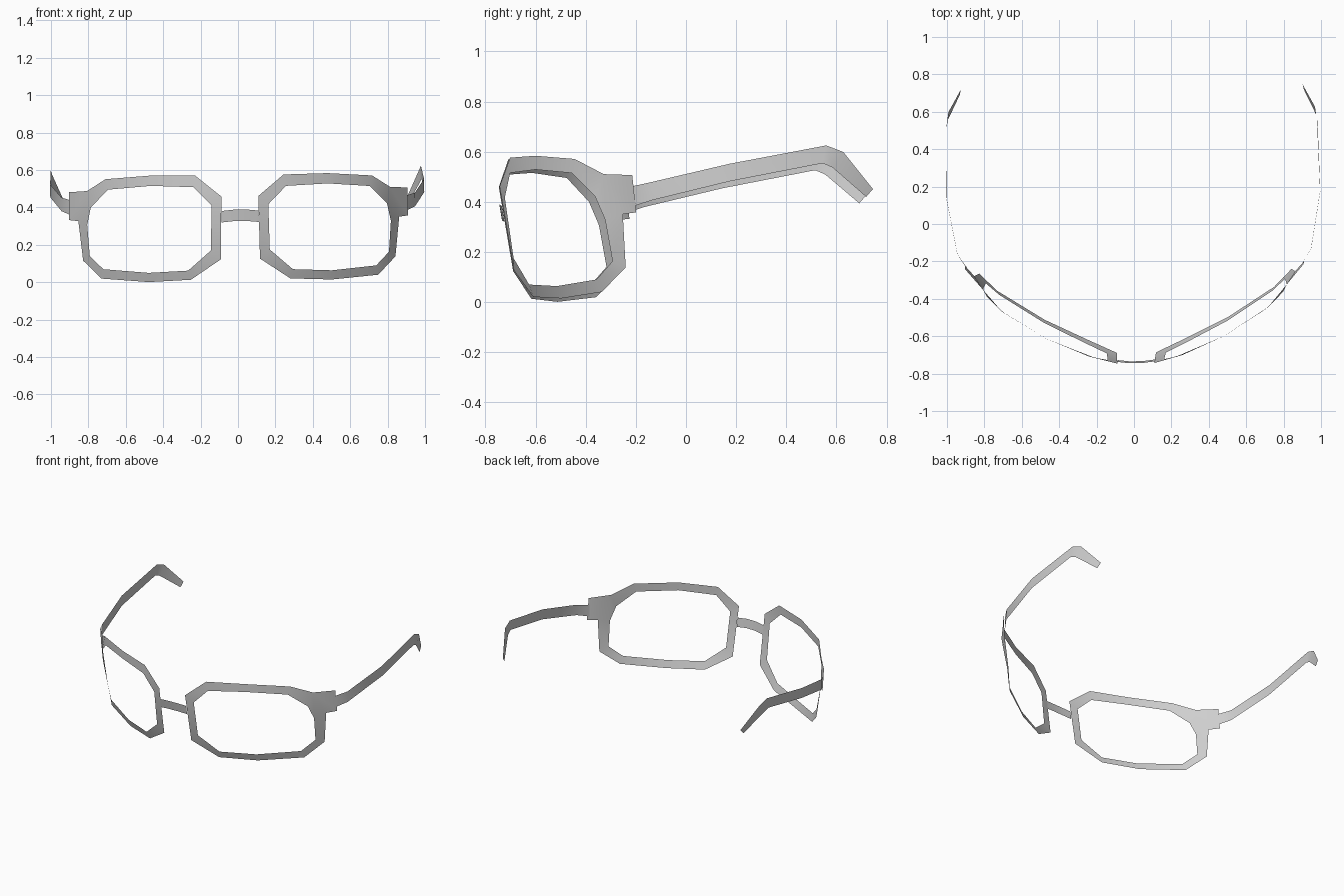
import bpy
import bmesh
import math
from mathutils import Matrix, Vector

cube = bpy.data.objects.get("Cube")
if cube:
    bpy.data.objects.remove(cube, do_unlink=True)

# One plain grey for the whole frame
grey = bpy.data.materials.new("frame_grey")
grey.use_nodes = True
colour = (0.62, 0.62, 0.62, 1)
grey.diffuse_color = colour
grey.node_tree.nodes["Principled BSDF"].inputs["Base Color"].default_value = colour

# The spectacles rest with a very slight turn and lean
pose = (Matrix.Translation((0.005, 0, 0))
        @ Matrix.Rotation(0.015, 4, 'Z')
        @ Matrix.Rotation(-0.014, 4, 'Y'))


def band(name, upper, lower, side=1, closed=False, tab=None):
    """Thin ribbon between two edges; tab = (edge index, two extra corners)."""
    bm = bmesh.new()

    def vert(p):
        return bm.verts.new(Vector((p[0] * side, p[1], p[2])))

    a = [vert(p) for p in upper]
    b = [vert(p) for p in lower]
    count = len(a)
    for k in range(count if closed else count - 1):
        n = (k + 1) % count
        bm.faces.new((a[k], b[k], b[n], a[n]))
    if tab:
        k, corners = tab
        top, bottom = [vert(p) for p in corners]
        bm.faces.new((a[k], a[k + 1], bottom, top))
    if side < 0:
        bmesh.ops.reverse_faces(bm, faces=bm.faces[:])
    bm.transform(pose)

    mesh = bpy.data.meshes.new(name)
    bm.to_mesh(mesh)
    bm.free()
    mesh.materials.append(grey)
    obj = bpy.data.objects.new(name, mesh)
    bpy.context.collection.objects.link(obj)
    bpy.ops.object.select_all(action='DESELECT')
    obj.select_set(True)
    bpy.context.view_layer.objects.active = obj
    bpy.ops.object.shade_smooth_by_angle(angle=math.radians(30))
    return obj


# Lens rim: outer and inner outlines, clockwise from the nose
rim_outer = [
    (.099, -.745, .46), (.236, -.705, .573), (.473, -.607, .577),
    (.713, -.455, .561), (.81, -.34, .499), (.858, -.265, .339),
    (.835, -.253, .127), (.74, -.347, .03), (.49, -.505, .008),
    (.266, -.613, .017), (.104, -.688, .125),
]
rim_inner = [
    (.152, -.725, .415), (.248, -.705, .512), (.473, -.607, .522),
    (.70, -.465, .505), (.792, -.375, .411), (.812, -.335, .318),
    (.80, -.305, .152), (.73, -.368, .08), (.49, -.523, .057),
    (.28, -.63, .066), (.157, -.69, .173),
]
hinge_tab = (4, [(.905, -.228, .494), (.907, -.212, .345)])

# Temple arm: upper and lower edges, from the hinge to the ear tip
arm_upper = [
    (.895, -.225, .45), (.945, -.15, .466), (1.0, .16, .538),
    (.99, .545, .611), (.98, .613, .585), (.914, .732, .438),
]
arm_lower = [
    (.895, -.222, .37), (.945, -.15, .393), (1.0, .16, .468),
    (.992, .53, .54), (.985, .57, .523), (.92, .705, .407),
]

for label, side in (("left", 1), ("right", -1)):
    band(label + "_rim", rim_outer, rim_inner, side, closed=True, tab=hinge_tab)
    band(label + "_temple_arm", arm_upper, arm_lower, side)

# Nose bridge
bridge_x = (-.1, -.035, .035, .1)
bridge_upper = [(x, -.748 + abs(x) * .12, .392 - abs(x) * .1) for x in bridge_x]
bridge_lower = [(x, -.738 + abs(x) * .12, .331 - abs(x) * .1) for x in bridge_x]
band("nose_bridge", bridge_upper, bridge_lower)
